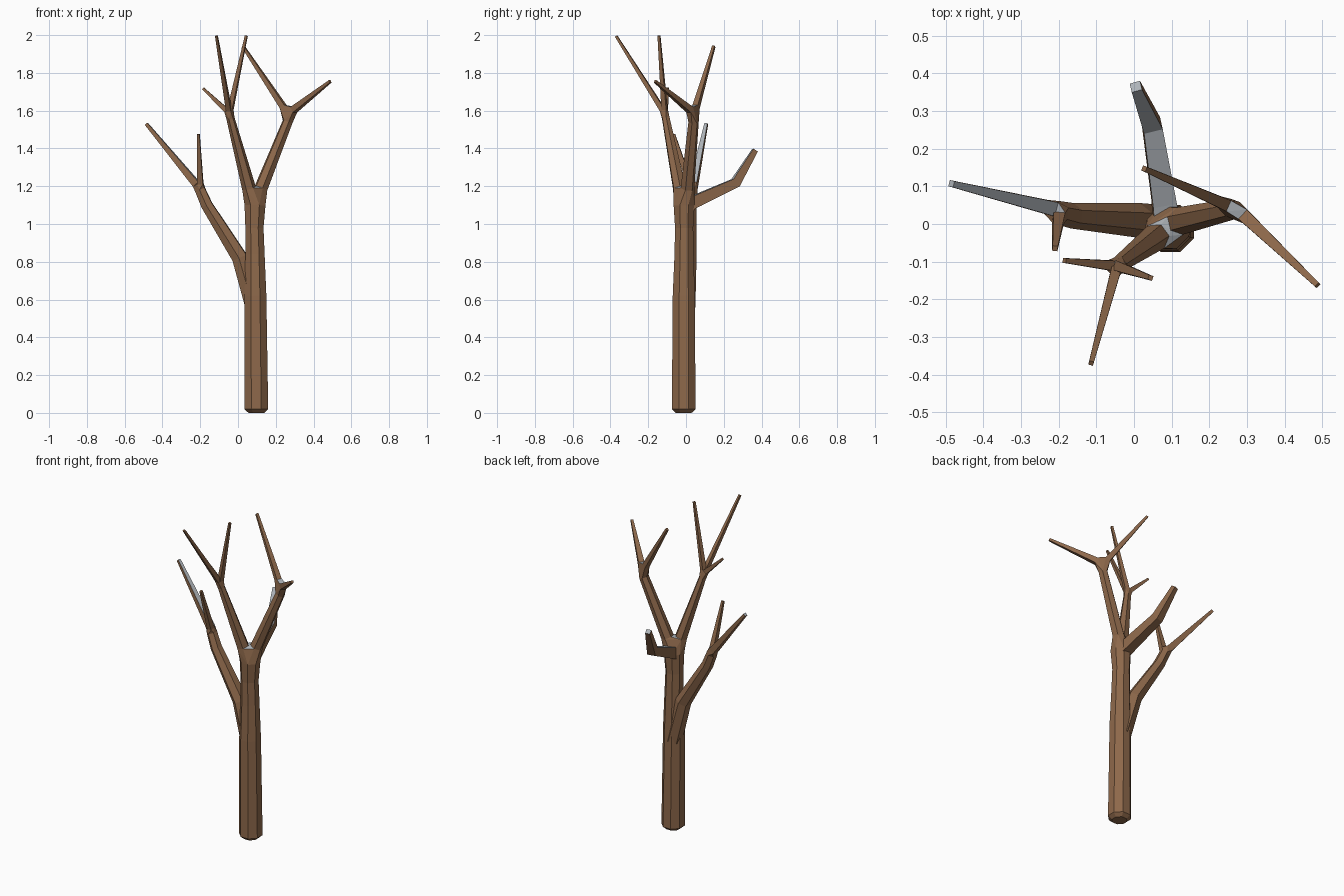
import bpy, bmesh, math
from mathutils import Vector

old = bpy.data.objects.get("Cube")
if old:
    bpy.data.objects.remove(old)


def material(name, rgb):
    m = bpy.data.materials.new(name)
    m.use_nodes = True
    m.diffuse_color = (*rgb, 1)
    bsdf = next(n for n in m.node_tree.nodes if n.type == 'BSDF_PRINCIPLED')
    bsdf.inputs["Base Color"].default_value = (*rgb, 1)
    return m


MATERIALS = [material("bark brown", (0.27, 0.14, 0.07)),
             material("frost grey", (0.42, 0.45, 0.48))]


def finish(bm, name, frost):
    """Frost faces whose normal points up more than the given limit."""
    bmesh.ops.recalc_face_normals(bm, faces=bm.faces)
    for f in bm.faces:
        f.material_index = int(f.normal.z > frost)
    mesh = bpy.data.meshes.new(name)
    bm.to_mesh(mesh)
    bm.free()
    for m in MATERIALS:
        mesh.materials.append(m)
    bpy.context.collection.objects.link(bpy.data.objects.new(name, mesh))


def limb(name, path, sides=4, frost=2):
    """Tapered tube through (x, y, z, radius) points; returns first and last ring."""
    pts = [Vector(p[:3]) for p in path]
    whole = (pts[-1] - pts[0]).normalized()
    side = whole.cross(Vector((0, 0, 1)))
    if side.length < 0.1:
        side = Vector((1, 0, 0))
    rings = []
    for i, p in enumerate(pts):
        t = Vector()
        if i:
            t += (p - pts[i - 1]).normalized()
        if i < len(pts) - 1:
            t += (pts[i + 1] - p).normalized()
        t.normalize()
        s = (side - t * side.dot(t)).normalized()
        up = s.cross(t)
        angles = [math.pi / 2 + (k + 0.5) * math.tau / sides for k in range(sides)]
        rings.append([p + path[i][3] * (s * math.cos(a) + up * math.sin(a))
                      for a in angles])
    bm = bmesh.new()
    loops = [[bm.verts.new(c) for c in ring] for ring in rings]
    for a, b in zip(loops, loops[1:]):
        for k in range(sides):
            n = (k + 1) % sides
            bm.faces.new((a[k], a[n], b[n], b[k]))
    bm.faces.new(loops[0])
    bm.faces.new(loops[-1])
    finish(bm, name, frost)
    return rings[0], rings[-1]


def fork(name, rings, frost=0.75):
    """Solid joint wrapped around the ends of the limbs that meet."""
    bm = bmesh.new()
    verts = [bm.verts.new(c) for ring in rings for c in ring]
    res = bmesh.ops.convex_hull(bm, input=verts)
    loose = {g for g in res["geom_interior"] + res["geom_unused"]
             if isinstance(g, bmesh.types.BMVert)}
    bmesh.ops.delete(bm, geom=list(loose), context='VERTS')
    finish(bm, name, frost)


# Trunk
_, trunk_top = limb("trunk", [
    (0.097, -0.012, 0, 0.045), (0.097, -0.012, 0.02, 0.068),
    (0.092, -0.012, 0.62, 0.063), (0.09, -0.01, 0.84, 0.055),
    (0.087, -0.01, 0.98, 0.052), (0.09, -0.01, 1.1, 0.06)], 8)

# Upper fork and its two boughs
right_start, right_end = limb("left_bough", [
    (0.122, 0.008, 1.19, 0.037), (0.262, 0.04, 1.54, 0.028)], 6)
left_start, left_end = limb("right_bough", [
    (0.058, -0.035, 1.19, 0.037), (-0.04, -0.107, 1.56, 0.022)], 6)
fork("trunk_fork", [trunk_top, right_start, left_start])

# Twigs of each bough
a, _ = limb("left_outer_twig", [(0.295, 0.02, 1.605, 0.024), (0.488, -0.163, 1.755, 0.01)])
b, _ = limb("left_inner_twig", [(0.24, 0.053, 1.62, 0.022), (0.027, 0.147, 1.94, 0.01)])
fork("left_bough_fork", [right_end, a, b])

tips = {"front": (-0.114, -0.37, 1.995), "inner": (0.044, -0.143, 1.997),
        "outer": (-0.185, -0.097, 1.718)}
centre = Vector((-0.045, -0.112, 1.585))
starts = []
for label, tip in tips.items():
    base = centre + (Vector(tip) - centre).normalized() * 0.022
    ring, _ = limb("right_" + label + "_twig", [(*base, 0.019), (*tip, 0.009)])
    starts.append(ring)
fork("right_bough_fork", [left_end] + starts)

# Low side branch, splitting into a frosted twig and an upright twig
_, side_end = limb("side_branch", [
    (0.085, 0.0, 0.56, 0.05), (0.01, 0.01, 0.82, 0.046),
    (-0.165, 0.022, 1.1, 0.034), (-0.2, 0.03, 1.18, 0.031)], 6)
a, _ = limb("side_outer_twig", [
    (-0.22, 0.042, 1.21, 0.027), (-0.485, 0.107, 1.53, 0.012)], frost=0.5)
b, _ = limb("side_upright_twig", [
    (-0.2, 0.017, 1.215, 0.022), (-0.21, -0.065, 1.475, 0.01)])
fork("side_branch_fork", [side_end, a, b], 0.85)

# Bent branch at the back, frosted on top
limb("back_branch", [
    (0.088, 0.0, 1.1, 0.05), (0.08, 0.06, 1.125, 0.045),
    (0.048, 0.262, 1.218, 0.036), (0.005, 0.365, 1.39, 0.02)], frost=0.4)
